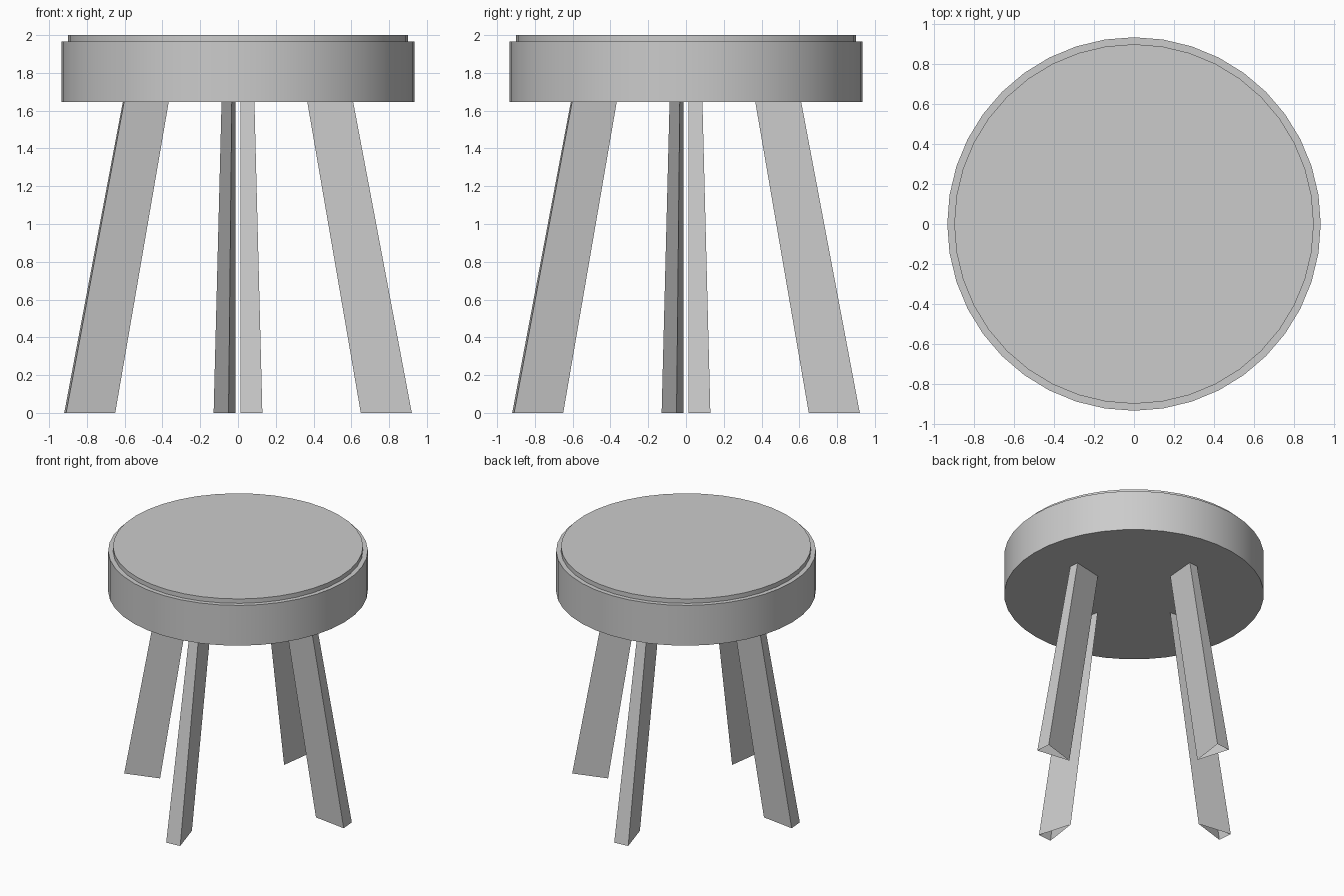
import bpy, bmesh, math
from mathutils import Matrix

if "Cube" in bpy.data.objects:
    bpy.data.objects.remove(bpy.data.objects["Cube"])

SEGMENTS = 40
UNDERSIDE = 1.645


def make_object(name, bm):
    bmesh.ops.recalc_face_normals(bm, faces=bm.faces)
    mesh = bpy.data.meshes.new(name)
    bm.to_mesh(mesh)
    bm.free()
    obj = bpy.data.objects.new(name, mesh)
    bpy.context.collection.objects.link(obj)
    return obj


def ring(bm, radius, z):
    step = 2 * math.pi / SEGMENTS
    return [bm.verts.new((radius * math.cos(i * step), radius * math.sin(i * step), z))
            for i in range(SEGMENTS)]


def bridge(bm, low, high):
    n = len(low)
    for i in range(n):
        j = (i + 1) % n
        bm.faces.new((low[i], low[j], high[j], high[i]))


# Round seat: thick disc with a small step up to the top surface
bm = bmesh.new()
profile = [(0.935, UNDERSIDE), (0.935, 1.965), (0.90, 1.965), (0.90, 2.0)]
rings = [ring(bm, r, z) for r, z in profile]
for low, high in zip(rings, rings[1:]):
    bridge(bm, low, high)
bm.faces.new(rings[0])
bm.faces.new(rings[-1])
seat = make_object("seat", bm)
bpy.context.view_layer.objects.active = seat
seat.select_set(True)
bpy.ops.object.shade_smooth_by_angle(angle=math.radians(30))

# Splayed triangular legs, hollow and open at the ends, repeated every 90 degrees
foot = [(0.013, -0.92), (0.129, -0.91), (0.05, -0.65)]
head = [(0.013, -0.61), (0.087, -0.603), (0.033, -0.367)]
for k, name in enumerate(["front_leg", "right_leg", "back_leg", "left_leg"]):
    bm = bmesh.new()
    low = [bm.verts.new((x, y, 0)) for x, y in foot]
    high = [bm.verts.new((x, y, UNDERSIDE)) for x, y in head]
    bridge(bm, low, high)
    bm.transform(Matrix.Rotation(k * math.pi / 2, 4, 'Z'))
    make_object(name, bm)
